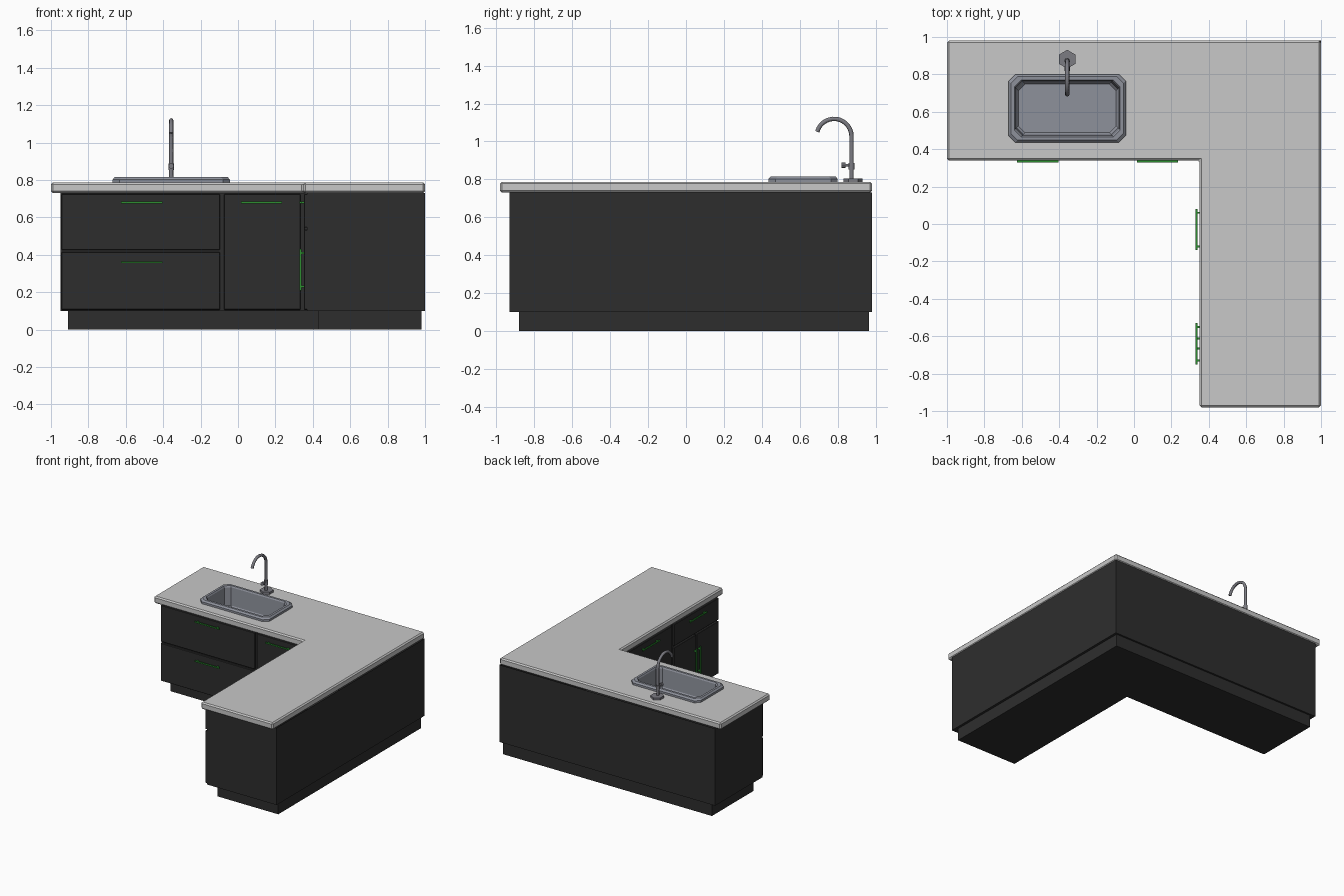
import bpy, bmesh, math
from mathutils import Vector

cube = bpy.data.objects.get("Cube")
if cube:
    bpy.data.objects.remove(cube, do_unlink=True)


def material(name, r, g, b):
    m = bpy.data.materials.new(name)
    m.use_nodes = True
    m.diffuse_color = (r, g, b, 1)
    m.node_tree.nodes["Principled BSDF"].inputs["Base Color"].default_value = (r, g, b, 1)
    return m


DARK = material("charcoal cabinet", 0.027, 0.027, 0.027)
STONE = material("pale grey worktop", 0.58, 0.58, 0.58)
STEEL = material("sink steel", 0.27, 0.285, 0.33)
TAP = material("tap metal", 0.2, 0.2, 0.225)
GREEN = material("green handle", 0.025, 0.28, 0.03)


def finish(name, bm, mat):
    bmesh.ops.recalc_face_normals(bm, faces=bm.faces)
    mesh = bpy.data.meshes.new(name)
    bm.to_mesh(mesh)
    bm.free()
    mesh.materials.append(mat)
    ob = bpy.data.objects.new(name, mesh)
    bpy.context.collection.objects.link(ob)
    return ob


def loft(name, rings, mat, cap_start=True, cap_end=True):
    """Skin a list of equal-length point rings."""
    bm = bmesh.new()
    loops = [[bm.verts.new(p) for p in ring] for ring in rings]
    n = len(loops[0])
    for a, b in zip(loops, loops[1:]):
        for i in range(n):
            j = (i + 1) % n
            bm.faces.new((a[i], a[j], b[j], b[i]))
    if cap_start:
        bm.faces.new(loops[0][::-1])
    if cap_end:
        bm.faces.new(loops[-1])
    return finish(name, bm, mat)


def l_prism(name, left, inner_y, inner_x, front, right, back, z0, z1, mat, top=True):
    pts = [(left, inner_y), (inner_x, inner_y), (inner_x, front),
           (right, front), (right, back), (left, back)]
    return loft(name, [[(x, y, z) for x, y in pts] for z in (z0, z1)], mat, cap_end=top)


def box(name, lo, hi, mat, bevel=0):
    lo, hi = Vector(lo), Vector(hi)
    bm = bmesh.new()
    bmesh.ops.create_cube(bm, size=1)
    for v in bm.verts:
        v.co = (lo + hi) / 2 + v.co * (hi - lo)
    if bevel:
        bmesh.ops.bevel(bm, geom=bm.edges[:], offset=bevel, segments=1, affect='EDGES')
    return finish(name, bm, mat)


def cylinder(name, centre, radius, depth, sides, mat, axis='Z', smooth=True):
    rot = (math.pi / 2, 0, 0) if axis == 'Y' else (0, 0, 0)
    bpy.ops.mesh.primitive_cylinder_add(vertices=sides, radius=radius, depth=depth,
                                        location=centre, rotation=rot)
    ob = bpy.context.object
    ob.name = name
    ob.data.materials.append(mat)
    if smooth:
        bpy.ops.object.shade_smooth_by_angle()
    return ob


# Plinth and carcass (carcass is open under the worktop so the basin fits)
l_prism("plinth", -0.91, 0.43, 0.43, -0.88, 0.98, 0.965, 0, 0.1, DARK)
l_prism("carcass", -0.95, 0.37, 0.37, -0.93, 1, 0.98, 0.1, 0.73, DARK, top=False)

# Worktop with chamfered edges and a sink opening
worktop = l_prism("worktop", -1, 0.34, 0.35, -0.98, 1, 0.98, 0.73, 0.787, STONE)
cutter = box("sink_cutter", (-0.65, 0.46, 0.6), (-0.06, 0.78, 0.9), STONE)
cutter.hide_render = True
bev = worktop.modifiers.new("edges", 'BEVEL')
bev.width, bev.segments = 0.01, 1
cut = worktop.modifiers.new("opening", 'BOOLEAN')
cut.object, cut.solver = cutter, 'EXACT'
bpy.context.view_layer.objects.active = worktop
for m in ("edges", "opening"):
    bpy.ops.object.modifier_apply(modifier=m)
bpy.data.objects.remove(cutter, do_unlink=True)

FACE, BACK = 0.352, 0.372   # front and rear planes of the door panels


def placed_box(name, run, a, b, z0, z1, near, far, mat, bevel=0):
    """Box on either cabinet run: 'back' faces -y, 'side' faces -x."""
    if run == 'back':
        return box(name, (a, near, z0), (b, far, z1), mat, bevel)
    return box(name, (near, a, z0), (far, b, z1), mat, bevel)


def panel(name, run, a, b, z0, z1):
    g = 0.006
    placed_box(name, run, a + g, b - g, z0 + g, z1 - g, FACE, BACK, DARK, 0.003)


def handle(name, run, mid, z, vertical=False):
    half, t, near = 0.11, 0.005, 0.33
    du, dz = (t, half) if vertical else (half, t)
    placed_box(name, run, mid - du, mid + du, z - dz, z + dz, near, near + 0.009, GREEN)
    for s in (-1, 1):
        u = mid if vertical else mid + s * 0.09
        h = z + s * 0.09 if vertical else z
        placed_box(name + "_post", run, u - t, u + t, h - t, h + t, near + 0.008, FACE + 0.002, GREEN)


# Door and drawer fronts
for name, run, a, b, z0, z1 in (
        ("upper_drawer", 'back', -0.95, -0.09, 0.42, 0.73),
        ("lower_drawer", 'back', -0.95, -0.09, 0.1, 0.42),
        ("corner_door", 'back', -0.08, 0.34, 0.1, 0.73),
        ("side_corner_door", 'side', -0.33, 0.27, 0.1, 0.73),
        ("side_drawer", 'side', -0.93, -0.345, 0.54, 0.73),
        ("side_front_door", 'side', -0.93, -0.638, 0.1, 0.54),
        ("side_rear_door", 'side', -0.638, -0.345, 0.1, 0.54)):
    panel(name, run, a, b, z0, z1)

# Bar handles
for name, run, mid, z, vertical in (
        ("upper_drawer_handle", 'back', -0.515, 0.68, False),
        ("lower_drawer_handle", 'back', -0.515, 0.36, False),
        ("corner_door_handle", 'back', 0.125, 0.68, False),
        ("side_corner_handle", 'side', -0.03, 0.68, False),
        ("side_drawer_handle", 'side', -0.64, 0.68, False),
        ("side_front_handle", 'side', -0.665, 0.32, True),
        ("side_rear_handle", 'side', -0.612, 0.32, True)):
    handle(name, run, mid, z, vertical)


# Sink: chamfered rectangles lofted from rim to basin floor
def sink_ring(inset, z, c=0.036):
    hx, hy = 0.313 - inset, 0.182 - inset
    pts = [(hx, hy - c), (hx - c, hy), (c - hx, hy), (-hx, hy - c),
           (-hx, c - hy), (c - hx, -hy), (hx - c, -hy), (hx, c - hy)]
    return [(-0.357 + x, 0.618 + y, z) for x, y in pts]


loft("sink", [sink_ring(i, z) for i, z in (
    (0, 0.78), (0, 0.803), (0.012, 0.816), (0.03, 0.816), (0.036, 0.805),
    (0.042, 0.66), (0.052, 0.645))], STEEL, cap_start=False)

# Tap: hexagonal foot, swan-neck spout and a small side knob
TX, TY = -0.357, 0.873
cylinder("tap_foot", (TX, TY + 0.008, 0.795), 0.05, 0.02, 6, TAP, smooth=False)
cylinder("tap_collar", (TX, TY, 0.87), 0.015, 0.035, 16, TAP)
cylinder("tap_lever", (TX, 0.845, 0.875), 0.007, 0.05, 12, TAP, 'Y')
cylinder("tap_knob", (TX, 0.83, 0.875), 0.014, 0.022, 12, TAP, 'Y')

radius, top = 0.092, 1.027
path = [(TX, TY, 0.79), (TX, TY, 0.95)]
for k in range(15):
    a = math.radians(165 * k / 14)
    path.append((TX, TY - radius + radius * math.cos(a), top + radius * math.sin(a)))
curve = bpy.data.curves.new("tap_spout", 'CURVE')
curve.dimensions = '3D'
curve.bevel_depth, curve.bevel_resolution = 0.0115, 2
curve.use_fill_caps = True
spline = curve.splines.new('POLY')
spline.points.add(len(path) - 1)
for p, co in zip(spline.points, path):
    p.co = (*co, 1)
spline.use_smooth = True
curve.materials.append(TAP)
bpy.context.collection.objects.link(bpy.data.objects.new("tap_spout", curve))
